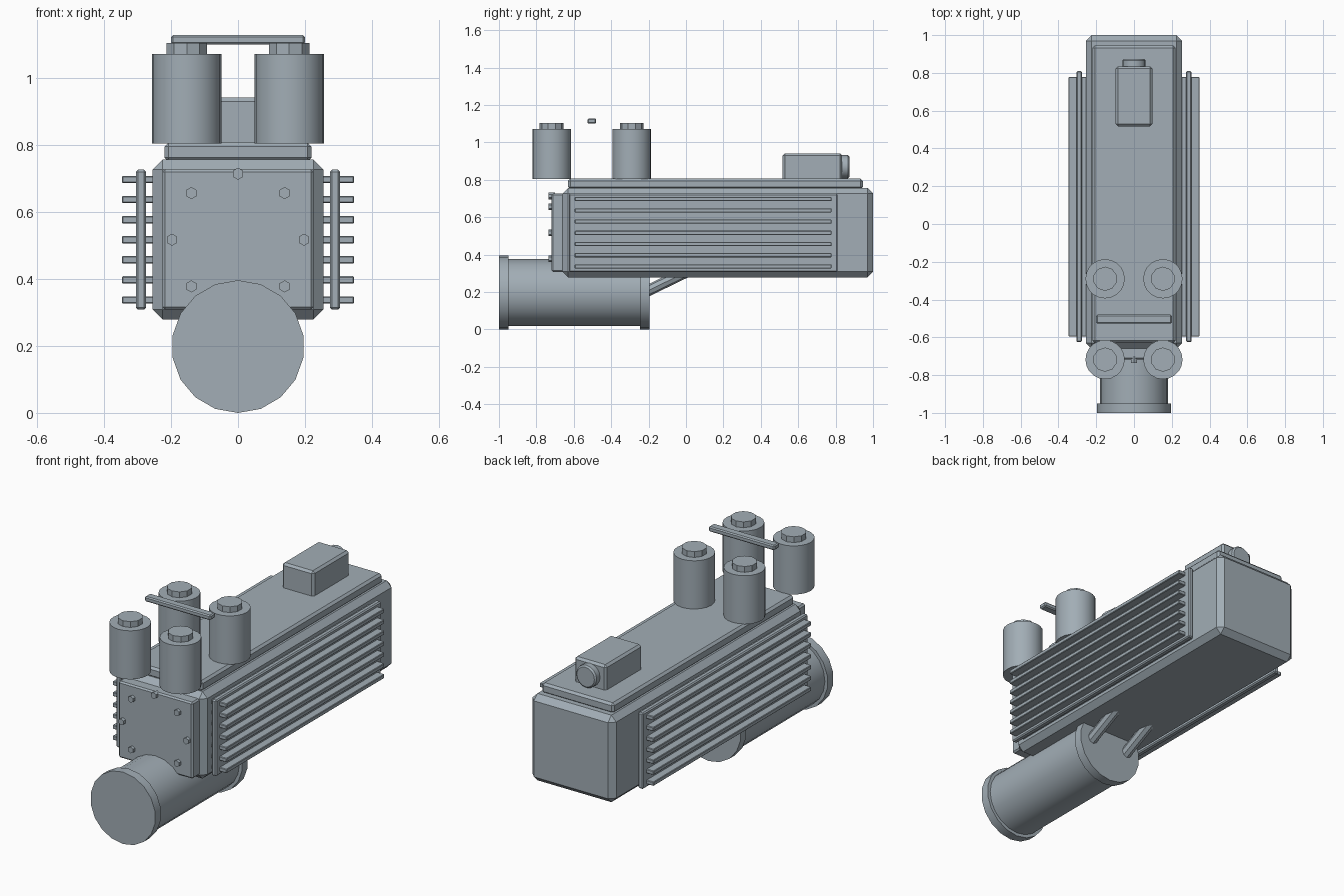
import bpy
from math import pi, cos, sin, radians
from mathutils import Vector

if "Cube" in bpy.data.objects:
    bpy.data.objects.remove(bpy.data.objects["Cube"])

# Blue-grey painted metal for every part
METAL = bpy.data.materials.new("blue_grey_metal")
METAL.diffuse_color = (0.36, 0.42, 0.465, 1.0)
METAL.use_nodes = True
METAL.node_tree.nodes["Principled BSDF"].inputs["Base Color"].default_value = METAL.diffuse_color


def finish(ob, name, bevel):
    ob.name = name
    ob.data.materials.append(METAL)
    if bevel:
        m = ob.modifiers.new("edge_bevel", 'BEVEL')
        m.width = bevel
        m.segments = 1
        m.limit_method = 'ANGLE'
        m.angle_limit = radians(40)
    return ob


def box(name, x, y, z, bevel=0.0):
    """Box from (min, max) ranges on each axis."""
    bpy.ops.mesh.primitive_cube_add(size=1)
    ob = bpy.context.object
    for v in ob.data.vertices:
        v.co = [r[0] + (c + 0.5) * (r[1] - r[0]) for c, r in zip(v.co, (x, y, z))]
    return finish(ob, name, bevel)


def rod(name, a, b, radius, sides, bevel=0.0, smooth=True):
    """Cylinder between two points."""
    a, b = Vector(a), Vector(b)
    d = b - a
    bpy.ops.mesh.primitive_cylinder_add(vertices=sides, radius=radius, depth=d.length,
                                        location=(a + b) / 2)
    ob = bpy.context.object
    if abs(d.z) < d.length * 0.999:
        # tilt about x only, all horizontal rods run along y
        ob.rotation_euler.x = Vector((0, 0, 1)).angle(d) * (-1 if d.y > 0 else 1)
    if smooth:
        bpy.ops.object.shade_smooth_by_angle(angle=radians(30))
    return finish(ob, name, bevel)


# Main housing, front cover and top cover
CZ = 0.517
box("housing", (-0.255, 0.255), (-0.66, 1.0), (0.279, 0.757), 0.03)
box("front_cover", (-0.226, 0.226), (-0.718, -0.65), (0.308, 0.728), 0.008)
box("top_cover", (-0.219, 0.219), (-0.63, 0.945), (0.75, 0.807), 0.012)

# Ring of hex bolts on the front cover
for i in range(8):
    a = i * pi / 4
    x, z = 0.197 * cos(a), CZ + 0.197 * sin(a)
    rod("cover_bolt", (x, -0.735, z), (x, -0.70, z), 0.018, 6, smooth=False)

# Side plates with cooling fins
for s in (-1, 1):
    box("side_plate", sorted((s * 0.275, s * 0.305)), (-0.625, 0.81), (0.308, 0.726), 0.006)
    for i in range(7):
        z = CZ + (i - 3) * 0.06
        box("cooling_fin", sorted((s * 0.245, s * 0.347)), (-0.595, 0.778),
            (z - 0.011, z + 0.011), 0.003)

# Canisters with faceted caps
for x in (-0.153, 0.153):
    for y in (-0.718, -0.29):
        rod("canister", (x, y, 0.805), (x, y, 1.072), 0.104, 20)
        rod("canister_cap", (x, y, 1.06), (x, y, 1.104), 0.064, 10, smooth=False)

# Floating handle bar
box("handle_bar", (-0.2, 0.2), (-0.527, -0.48), (1.1, 1.128), 0.006)

# Sight box at the rear with round knob
box("rear_box", (-0.097, 0.097), (0.517, 0.835), (0.79, 0.942), 0.012)
rod("rear_knob", (0, 0.82, 0.87), (0, 0.873, 0.87), 0.062, 16, 0.008)

# Lower motor: drum and end flanges
MZ = 0.198
rod("motor_drum", (0, -0.96, MZ), (0, -0.23, MZ), 0.18, 20)
for y in (-1.0, -0.245):
    rod("motor_flange", (0, y, MZ), (0, y + 0.05, MZ), 0.198, 18)

# Struts from the motor up to the housing
for x in (-0.115, 0.115):
    rod("strut", (x, -0.25, 0.185), (x, 0.04, 0.326), 0.03, 8, smooth=False)
